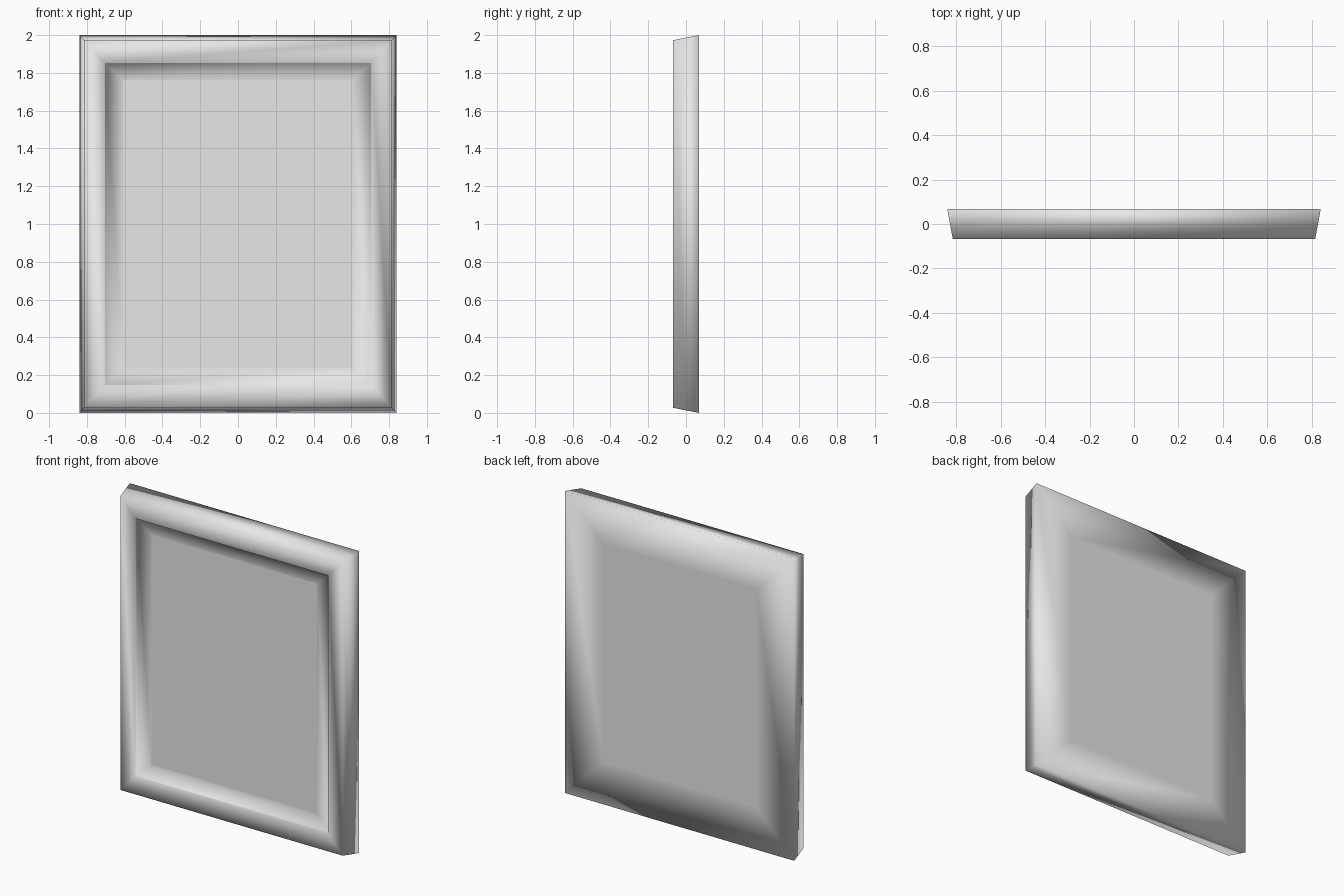
import bpy
import bmesh

cube = bpy.data.objects.get("Cube")
if cube:
    bpy.data.objects.remove(cube, do_unlink=True)

grey = bpy.data.materials.new("light_grey")
grey.use_nodes = True
grey.diffuse_color = (0.8, 0.8, 0.8, 1)
grey.node_tree.nodes["Principled BSDF"].inputs["Base Color"].default_value = (0.8, 0.8, 0.8, 1)

MID_Z = 1.0


def ring_object(name, rings, smooth, capped):
    """Bridge rectangular rings given as (half width, half height, y)."""
    bm = bmesh.new()
    loops = []
    for w, h, y in rings:
        corners = ((-1, -1), (1, -1), (1, 1), (-1, 1))
        loops.append([bm.verts.new((sx * w, y, MID_Z + sz * h)) for sx, sz in corners])
    for a, b in zip(loops, loops[1:]):
        for i in range(4):
            j = (i + 1) % 4
            bm.faces.new((a[i], a[j], b[j], b[i]))
    if capped:
        bm.faces.new(loops[0])
        bm.faces.new(loops[-1][::-1])
        bmesh.ops.recalc_face_normals(bm, faces=bm.faces)
    for face in bm.faces:
        face.smooth = smooth
    mesh = bpy.data.meshes.new(name)
    bm.to_mesh(mesh)
    bm.free()
    mesh.materials.append(grey)
    obj = bpy.data.objects.new(name, mesh)
    bpy.context.collection.objects.link(obj)
    return obj


# Moulded frame, from the back opening around the rim to the front lip
ring_object("frame", [
    (0.559, 0.721, 0.066),
    (0.84, 1.0, 0.068),
    (0.828, 0.987, 0.0),
    (0.815, 0.973, -0.068),
    (0.706, 0.854, -0.068),
    (0.704, 0.852, -0.056),
    (0.607, 0.762, -0.038),
], smooth=True, capped=False)

# Flat picture panel held inside the frame
ring_object("picture_panel", [
    (0.612, 0.767, -0.036),
    (0.612, 0.767, 0.03),
    (0.562, 0.724, 0.03),
    (0.562, 0.724, 0.064),
], smooth=False, capped=True)
